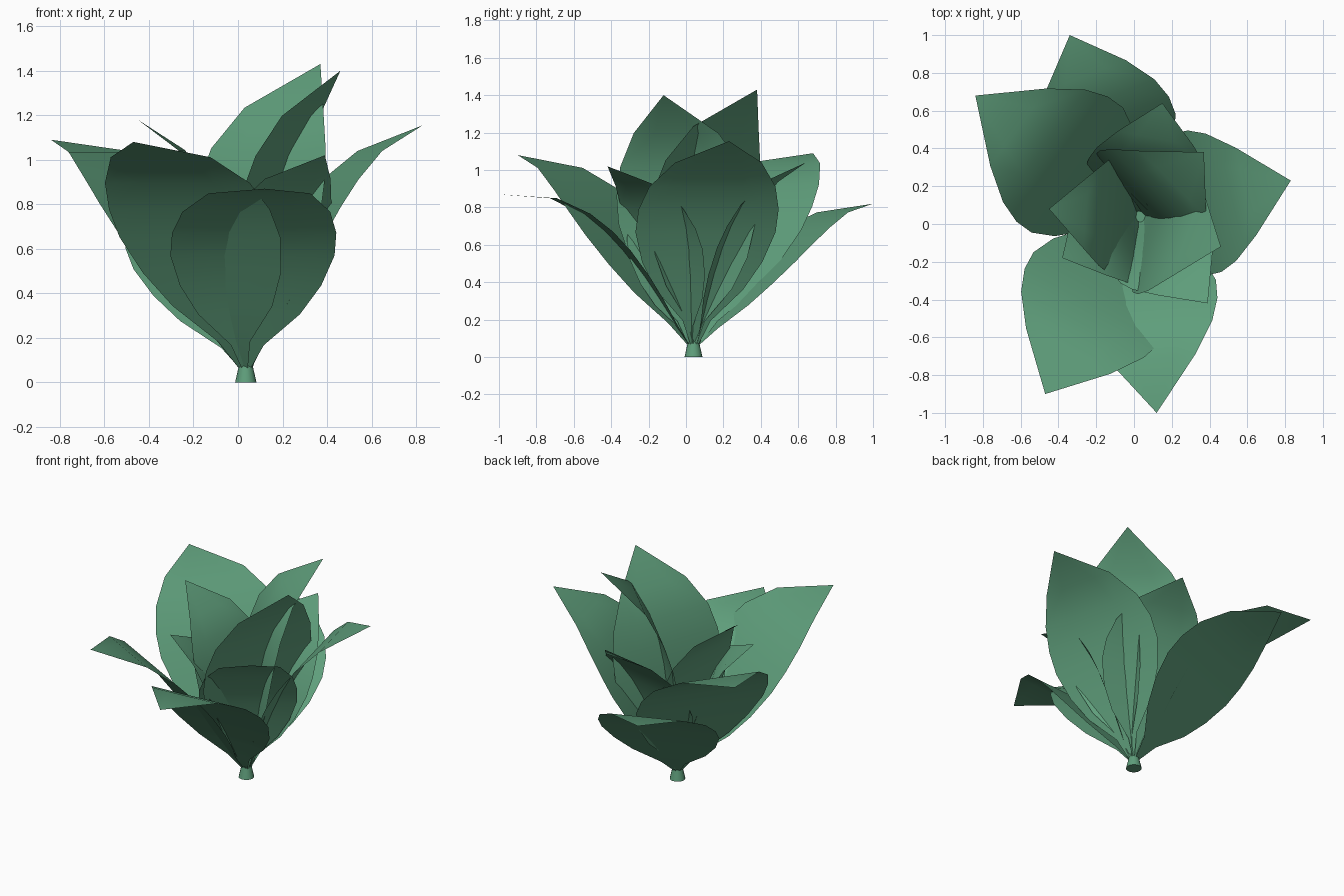
import bpy, bmesh, math
from mathutils import Vector

if "Cube" in bpy.data.objects:
    bpy.data.objects.remove(bpy.data.objects["Cube"])

CENTRE = Vector((0.035, 0.04, 0.0))

green = bpy.data.materials.new("leaf_green")
green.diffuse_color = (0.115, 0.345, 0.2, 1.0)
green.use_nodes = True
green.node_tree.nodes["Principled BSDF"].inputs["Base Color"].default_value = green.diffuse_color

# Outline of every leaf: position along the midrib, half width (1 = widest)
OUTLINE = [(0, 0.05), (0.1, 0.2), (0.22, 0.62), (0.33, 0.86), (0.45, 1.0),
           (0.55, 1.0), (0.66, 0.9), (0.8, 0.62), (1, 0.0)]
ACROSS = [-1, -0.5, 0, 0.5, 1]


def finish(name, bm):
    mesh = bpy.data.meshes.new(name)
    bm.to_mesh(mesh)
    bm.free()
    mesh.materials.append(green)
    obj = bpy.data.objects.new(name, mesh)
    bpy.context.collection.objects.link(obj)
    return obj


def leaf(name, tip, low, high, half_width):
    """Arched leaf on a cubic midrib; low and high are (radius, height) handles."""
    tip = Vector(tip) - CENTRE
    out = Vector((tip.x, tip.y, 0)).normalized()
    side = Vector((-out.y, out.x, 0))
    up = Vector((0, 0, 1))
    p0 = out * 0.02 + up * 0.06
    p1 = out * low[0] + up * low[1]
    p2 = out * high[0] + up * high[1]
    bm = bmesh.new()
    rows = []
    for s, w in OUTLINE:
        r = 1 - s
        mid = CENTRE + p0 * r**3 + p1 * 3*r*r*s + p2 * 3*r*s*s + tip * s**3
        if w == 0:
            rows.append([bm.verts.new(mid)])
        else:
            rows.append([bm.verts.new(mid + side * (u * w * half_width))
                         for u in ACROSS])
    for a, b in zip(rows, rows[1:]):
        for i in range(len(ACROSS) - 1):
            if len(b) == 1:
                bm.faces.new((a[i], a[i + 1], b[0]))
            else:
                bm.faces.new((a[i], a[i + 1], b[i + 1], b[i]))
    for f in bm.faces:
        f.smooth = True
    bm.normal_update()
    finish(name, bm)


# Outer leaves
leaf("outer_leaf_front", (0.12, -1.0, 0.87), (0.25, 0.40), (0.50, 0.95), 0.37)
leaf("outer_leaf_front_left", (-0.47, -0.9, 1.08), (0.33, 0.45), (0.60, 1.08), 0.41)
leaf("outer_leaf_back_left", (-0.84, 0.68, 1.09), (0.31, 0.48), (0.56, 1.12), 0.41)
leaf("outer_leaf_back", (-0.34, 1.0, 0.82), (0.33, 0.36), (0.62, 0.83), 0.37)
leaf("outer_leaf_right", (0.83, 0.23, 1.155), (0.20, 0.50), (0.35, 1.04), 0.385)

# Tall upright leaves
leaf("tall_leaf_back", (0.37, 0.38, 1.43), (0.07, 0.50), (-0.02, 1.18), 0.40)
leaf("tall_leaf_right", (0.46, -0.12, 1.40), (0.09, 0.48), (0.06, 1.13), 0.39)

# Shorter inner leaves
leaf("inner_leaf_left", (-0.45, 0.08, 1.18), (0.10, 0.45), (0.08, 1.03), 0.31)
leaf("inner_leaf_back", (0.15, 0.64, 1.04), (0.12, 0.40), (0.25, 0.95), 0.33)
leaf("inner_leaf_front_right", (0.39, -0.42, 1.02), (0.12, 0.40), (0.19, 0.92), 0.30)
leaf("inner_leaf_front_left", (-0.38, -0.18, 0.93), (0.11, 0.36), (0.14, 0.82), 0.31)

# Short tapered stem
bm = bmesh.new()
bmesh.ops.create_cone(bm, cap_ends=True, segments=16, radius1=0.048,
                      radius2=0.03, depth=0.08)
bmesh.ops.translate(bm, verts=bm.verts, vec=CENTRE + Vector((0, 0, 0.04)))
for f in bm.faces:
    f.smooth = len(f.verts) == 4
finish("stem", bm)
